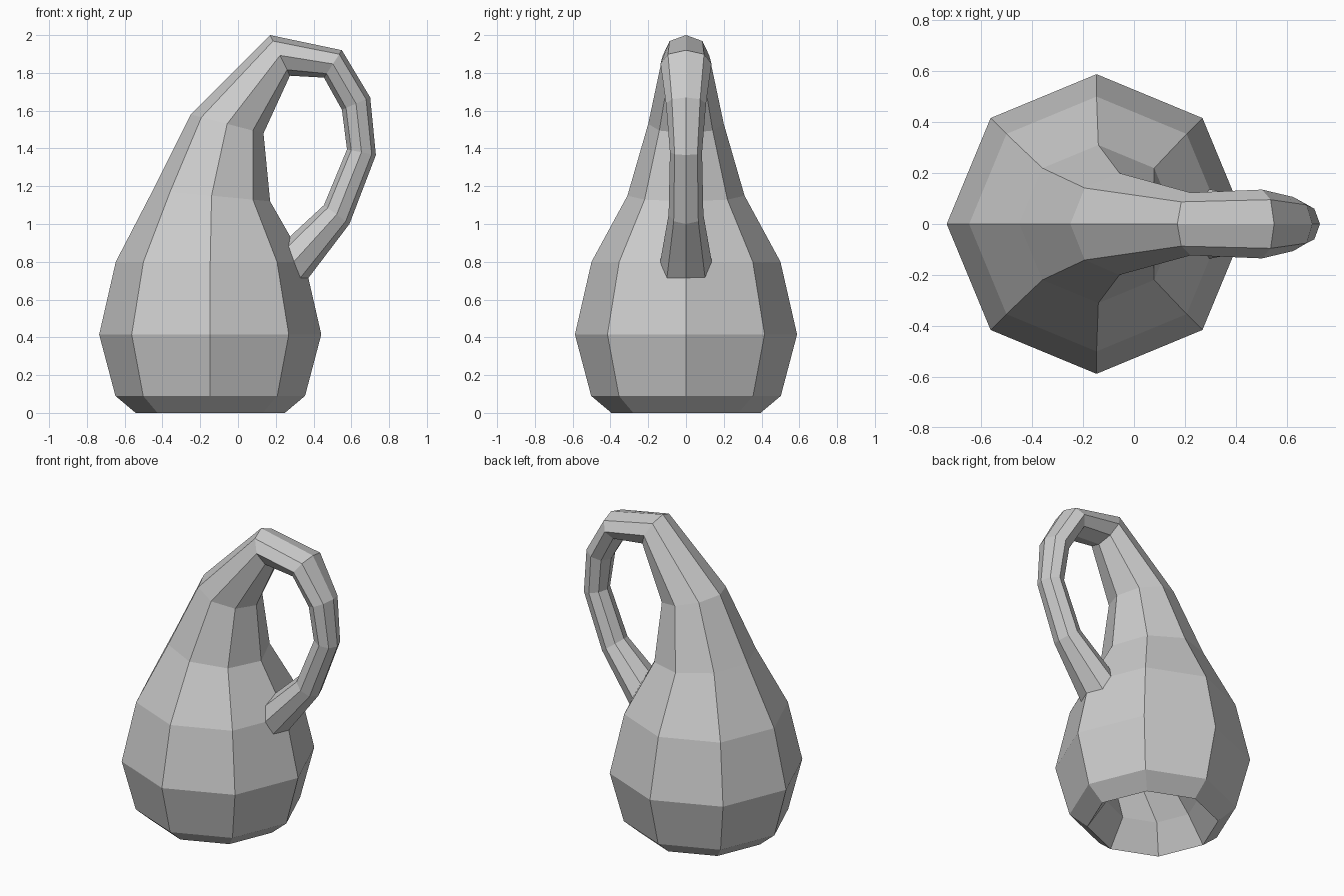
import bpy
import bmesh
from math import cos, sin, tau
from mathutils import Vector

default_cube = bpy.data.objects.get("Cube")
if default_cube:
    bpy.data.objects.remove(default_cube, do_unlink=True)

SIDES = 8
AXIS_X = -0.147

# One flat grey for the whole vessel
grey = bpy.data.materials.new("light grey")
grey.use_nodes = True
colour = (0.6, 0.6, 0.6, 1)
grey.diffuse_color = colour
grey.node_tree.nodes["Principled BSDF"].inputs["Base Color"].default_value = colour


def upright(radius, z, turn=1):
    """Level ring on the bottle axis; turn -1 starts it on the left side."""
    return (AXIS_X - turn * radius, z, AXIS_X + turn * radius, z, radius)


# Rings along the tube: outer x, outer z, inner x, inner z, half width in y
rings = [
    # bulbous body
    upright(0.395, 0),
    upright(0.502, 0.09),
    upright(0.588, 0.415),
    upright(0.5, 0.8),
    # shoulder and neck leaning over
    (-0.45, 1.18, 0.17, 1.12, 0.31),
    (-0.25, 1.58, 0.135, 1.48, 0.2),
    (0.17, 2.0, 0.275, 1.785, 0.123),
    # handle loop
    (0.55, 1.92, 0.455, 1.775, 0.135),
    (0.70, 1.67, 0.55, 1.605, 0.106),
    (0.73, 1.365, 0.577, 1.395, 0.085),
    (0.59, 1.0, 0.455, 1.1, 0.092),
    # passage through the wall, flaring to the open base
    (0.21, 0.5, -0.01, 0.67, 0.175),
    upright(0.28, 0.17, -1),
    upright(0.395, 0, -1),
]

# Skin the rings into one self-crossing tube
bm = bmesh.new()
loops = []
for ox, oz, ix, iz, width in rings:
    outer, inner = Vector((ox, 0, oz)), Vector((ix, 0, iz))
    centre, reach = (outer + inner) / 2, (outer - inner) / 2
    side = Vector((0, -width, 0))
    loops.append([bm.verts.new(centre + reach * cos(tau * i / SIDES)
                               + side * sin(tau * i / SIDES))
                  for i in range(SIDES)])
for low, high in zip(loops, loops[1:]):
    for i in range(SIDES):
        j = (i + 1) % SIDES
        bm.faces.new((low[i], low[j], high[j], high[i]))

# Join the flared end to the base rim
bmesh.ops.remove_doubles(bm, verts=loops[0] + loops[-1], dist=0.001)

mesh = bpy.data.meshes.new("looped_bottle")
bm.to_mesh(mesh)
bm.free()
mesh.materials.append(grey)
bottle = bpy.data.objects.new("looped_bottle", mesh)
bpy.context.collection.objects.link(bottle)
